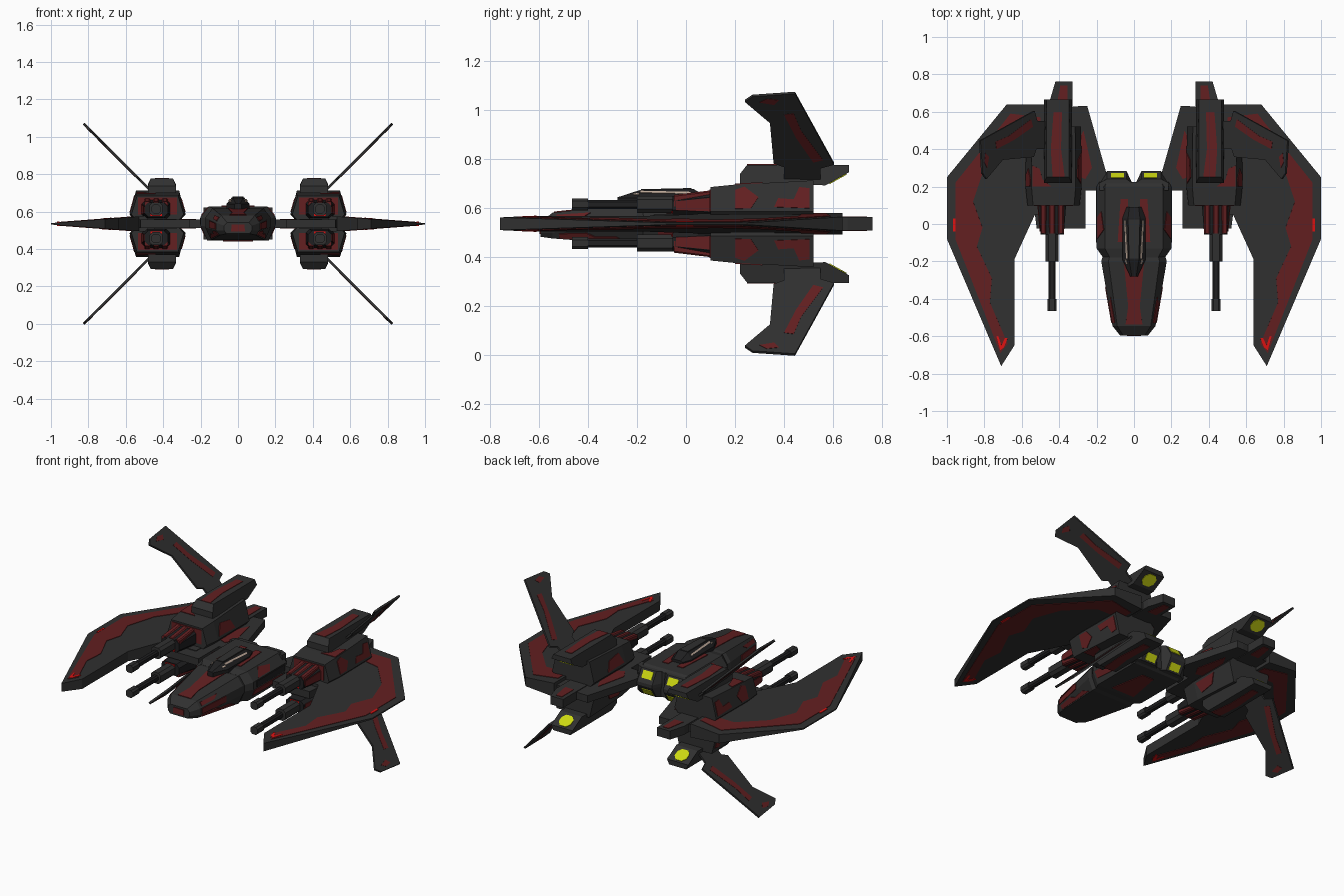
import bpy, bmesh
from mathutils import Vector

if "Cube" in bpy.data.objects:
    bpy.data.objects.remove(bpy.data.objects["Cube"])

ZC = 0.535  # height of the wing plane; pods, guns and fins mirror about it


def material(name, rgb):
    m = bpy.data.materials.new(name)
    m.diffuse_color = (*rgb, 1)
    m.use_nodes = True
    m.node_tree.nodes["Principled BSDF"].inputs["Base Color"].default_value = m.diffuse_color
    return m


GREY = material("dark grey hull", (0.030, 0.030, 0.030))
BLACK = material("black metal", (0.014, 0.014, 0.015))
RED = material("dark red paint", (0.125, 0.014, 0.015))
BRIGHT = material("bright red marking", (0.72, 0.006, 0.006))
YELLOW = material("yellow engine glow", (0.62, 0.70, 0.006))
BEIGE = material("beige canopy frame", (0.52, 0.40, 0.32))


def make(name, rings, mat, sym):
    """Skin a stack of rings, cap both ends, add mirrored copies ('x', 'z')."""
    for sx in (1, -1) if "x" in sym else (1,):
        for sz in (1, -1) if "z" in sym else (1,):
            bm = bmesh.new()
            vs = [[bm.verts.new((sx * x, y, ZC + sz * (z - ZC))) for x, y, z in r] for r in rings]
            n = len(vs[0])
            for a, b in zip(vs, vs[1:]):
                for i in range(n):
                    j = (i + 1) % n
                    bm.faces.new((a[i], a[j], b[j], b[i]))
            bm.faces.new(vs[0])
            bm.faces.new(vs[-1])
            bmesh.ops.recalc_face_normals(bm, faces=bm.faces)
            full = name
            if "x" in sym:
                full += "_right" if sx > 0 else "_left"
            if "z" in sym:
                full += "_upper" if sz > 0 else "_lower"
            me = bpy.data.meshes.new(full)
            bm.to_mesh(me)
            bm.free()
            me.materials.append(mat)
            bpy.context.collection.objects.link(bpy.data.objects.new(full, me))


def slab(name, pts, d0, d1, mat, sym):
    """Flat polygon given thickness along its own normal."""
    pts = [Vector(p) for p in pts]
    n = Vector()
    for a, b in zip(pts, pts[1:] + pts[:1]):
        n += a.cross(b)
    n.normalize()
    make(name, [[p + n * d for p in pts] for d in (d0, d1)], mat, sym)


def patch(name, quad, uvs, mat, sym):
    """Thin painted plate placed in fractions of a four-sided face."""
    a, b, c, d = [Vector(p) for p in quad]
    pts = [a.lerp(b, u).lerp(d.lerp(c, u), v) for u, v in uvs]
    slab(name, pts, -0.004, 0.004, mat, sym)


def box_ring(y, x0, x1, z0, z1, c):
    """Chamfered rectangle section across y."""
    return [(x0 + c, y, z0), (x1 - c, y, z0), (x1, y, z0 + c), (x1, y, z1 - c),
            (x1 - c, y, z1), (x0 + c, y, z1), (x0, y, z1 - c), (x0, y, z0 + c)]


def rect(u0, u1, v0, v1):
    return [(u0, v0), (u1, v0), (u1, v1), (u0, v1)]


# --- swept wings, thinning towards the tip
def wz(x):
    return 0.004 + 0.034 * (1 - x) / 0.45


wing = [(.48, .64), (.68, .64), (1, .25), (1, -.08), (.71, -.76), (.64, -.65),
        (.64, -.19), (.53, .05), (.48, .05)]
make("wing", [[(x, y, ZC + s * wz(x)) for x, y in wing] for s in (1, -1)], GREY, "x")


def wing_paint(name, pts, mat, lift):
    slab(name, [(x, y, ZC + wz(x)) for x, y in pts], -lift, lift, mat, "xz")


wing_paint("wing_band", [(.5, .57), (.66, .59), (.955, .22), (.955, -.08), (.715, -.69), (.675, -.64),
                         (.77, -.42), (.76, -.29), (.84, -.12), (.81, -.02), (.86, .12), (.80, .30),
                         (.66, .46), (.5, .48)], RED, .003)
wing_paint("wing_tip_mark", [(.675, -.61), (.695, -.66), (.715, -.675), (.735, -.60),
                             (.725, -.60), (.708, -.65), (.69, -.61)], BRIGHT, .0045)
wing_paint("wing_edge_mark", [(.955, .03), (.968, .03), (.968, -.04), (.955, -.04)], BRIGHT, .0045)

# --- wing root plate, inner spike and rear keel
root = [(.60, .60), (.295, .63), (.25, .63), (.15, .28), (.15, .18), (.26, .18), (.26, -.025), (.52, -.025)]
make("wing_root", [[(x, y, z) for x, y in root] for z in (.512, .558)], GREY, "x")
slab("root_paint", [(.27, .50, .558), (.225, .30, .558), (.26, .24, .558), (.31, .26, .558),
                    (.31, .42, .558)], -.003, .003, RED, "xz")
keel = [(.33, .762), (.42, .762), (.45, .66), (.45, .05), (.33, .05)]
make("rear_keel", [[(x, y, z) for x, y in keel] for z in (.508, .562)], GREY, "x")
slab("keel_paint", [(.355, .74, .562), (.395, .74, .562), (.415, .62, .562), (.355, .62, .562)],
     -.003, .003, RED, "xz")


# --- weapon pods above and below the wing
def pod_ring(y, k, top):
    c = .43
    return [(c + k * dx, y, z) for dx, z in
            ((-.125, .557), (.125, .557), (.15, .585), (.118, top), (-.118, top), (-.15, .585))]


pod = [pod_ring(.10, .93, .685), pod_ring(.20, 1, .695), pod_ring(.52, .98, .712)]
make("pod", pod, GREY, "xz")
side = (pod[1][2], pod[2][2], pod[2][3], pod[1][3])
inner = (pod[1][5], pod[2][5], pod[2][4], pod[1][4])
patch("pod_side_paint", side, [(0, .1), (.2, .1), (.3, .5), (.12, .9), (0, .8)], RED, "xz")
patch("pod_side_rear_paint", side, [(.5, .15), (.95, .1), (.95, .75), (.82, .8), (.75, .4), (.55, .45)], RED, "xz")
patch("pod_inner_paint", inner, [(.05, .15), (.55, .1), (.45, .6), (.15, .75)], RED, "xz")
ptop = (pod[1][4], pod[1][3], pod[2][3], pod[2][4])
patch("pod_top_paint", ptop, [(.55, 0), (.98, 0), (.98, .35), (.82, .3), (.75, .12)], RED, "xz")
front = ((.325, .10, .585), (.535, .10, .585), (.535, .10, .675), (.325, .10, .675))
patch("pod_front_paint", front, rect(0, 1, 0, 1), RED, "xz")

# gun housing with three raised ribs
make("gun_housing", [box_ring(-.055, .375, .50, .572, .648, .02), box_ring(.14, .36, .515, .56, .668, .02)], BLACK, "xz")
for i, x in enumerate((.375, .422, .469)):
    make(f"housing_rib_{i + 1}", [box_ring(-.05, x, x + .032, .60, .653, .006),
                                  box_ring(.13, x, x + .032, .60, .675, .006)], RED, "xz")
patch("housing_side_paint", ((.50, -.05, .59), (.515, .13, .585), (.515, .13, .65), (.50, -.05, .63)),
      rect(.05, .95, 0, .9), RED, "xz")
patch("gun_port_mark", ((.385, -.055, .577), (.49, -.055, .577), (.49, -.055, .588), (.385, -.055, .588)),
      rect(.2, .8, 0, 1), BRIGHT, "xz")

# guns
gx, gz = .438, .614
for part, y0, y1, r, mat in (("gun_sleeve", -.20, -.04, .035, GREY), ("gun_barrel", -.41, -.18, .018, BLACK),
                             ("gun_muzzle", -.465, -.40, .024, GREY)):
    make(part, [box_ring(y, gx - r, gx + r, gz - r, gz + r, r * .45) for y in (y0, y1)], mat, "xz")

# --- engine nacelles on the pods, glow face angled back towards the wing
nac = [(.22, .70), (.22, .738), (.25, .776), (.665, .776), (.665, .745), (.57, .692)]


def nac_x(y, z, s):
    return .407 + s * (.060 if z > .76 else .075)


make("nacelle", [[(nac_x(y, z, s), y, z) for y, z in nac] for s in (-1, 1)], GREY, "xz")
glow = [(.25, 0), (.75, 0), (1, .3), (1, .7), (.75, 1), (.25, 1), (0, .7), (0, .3)]
patch("nacelle_glow", ((.365, .655, .7395), (.449, .655, .7395), (.449, .585, .7005), (.365, .585, .7005)),
      glow, YELLOW, "xz")
slab("nacelle_stripe", [(.37, .25, .776), (.435, .25, .776), (.445, .40, .776), (.43, .60, .776), (.385, .60, .776),
                        (.39, .40, .776)], -.003, .003, RED, "xz")


# --- diagonal fins
def fin_pts(pts):
    return [(z - .245, y, z) for y, z in pts]


slab("fin", fin_pts([(.445, 1.07), (.272, 1.058), (.24, 1.037), (.343, .95), (.358, .785), (.40, .77), (.40, .70),
                     (.55, .70), (.55, .765), (.605, .78)]), -.006, .006, GREY, "xz")
for s, tag in ((1, "a"), (-1, "b")):
    slab("fin_stripe_" + tag, fin_pts([(.40, .985), (.44, .99), (.47, .92), (.56, .80), (.52, .79), (.45, .89)]),
         s * .004, s * .0075, RED, "xz")
    slab("fin_tip_mark_" + tag, fin_pts([(.30, 1.035), (.33, 1.05), (.38, 1.045), (.36, 1.025)]),
         s * .004, s * .0075, RED, "xz")


# --- fuselage: faceted nose and rear block
def hull(y, w, zb, zl, zh, zt, b=.82, t=.78):
    half = [(w * b, zb), (w, zl), (w, zh), (w * t, zt)]
    return [(x, y, z) for x, z in half] + [(-x, y, z) for x, z in reversed(half)]


rear = [hull(-.18, .165, .452, .52, .56, .615), hull(-.13, .20, .445, .525, .572, .628),
        hull(.20, .20, .445, .525, .572, .628), hull(.225, .185, .46, .525, .565, .615)]
nose = [hull(-.595, .075, .482, .50, .525, .542), hull(-.545, .115, .475, .50, .54, .580),
        hull(-.20, .175, .448, .515, .568, .618), hull(-.165, .165, .452, .52, .56, .612)]
make("rear_hull", rear, GREY, "")
make("nose", nose, GREY, "")


def face(r, i, k):  # side i between rings k and k+1
    return r[k][i], r[k + 1][i], r[k + 1][i + 1], r[k][i + 1]


# red paint along hull facets
slant = [(.08, .15), (.9, .1), (.75, .5), (.5, .45), (.4, .8), (.08, .8)]
patch("nose_lower_paint", face(nose, 0, 1), slant, RED, "x")
patch("nose_side_paint", face(nose, 1, 1), rect(.05, .6, .1, .9), RED, "x")
patch("nose_upper_paint", face(nose, 2, 1), [(.05, .2), (.35, .2), (.45, .6), (.05, .7)], RED, "x")
patch("nose_tip_paint", (nose[0][0], nose[0][7], nose[0][4], nose[0][3]), rect(.2, .8, .2, .8), RED, "")
patch("nose_top_stripe", face(nose, 3, 1), [(.02, .25), (.3, .35), (1, .3), (1, .7), (.3, .65), (.02, .75)], RED, "")
patch("hull_lower_paint", face(rear, 0, 1), [(.05, .4), (.5, .3), (.9, .5), (.9, .85), (.05, .9)], RED, "x")
patch("hull_upper_paint", face(rear, 2, 1), [(.15, .1), (.5, .1), (.6, .6), (.3, .9)], RED, "x")
patch("hull_top_stripe", face(rear, 3, 1), [(.1, .22), (.8, .27), (.8, .40), (.3, .40), (.1, .34)], RED, "x")
patch("belly_paint", ((-.10, -.10, .445), (.10, -.10, .445), (.10, .15, .445), (-.10, .15, .445)),
      [(.1, 0), (.9, 0), (.7, .9), (.3, .9)], RED, "")
slab("hull_side_trim", [(.2, -.10, .53), (.2, .18, .53), (.2, .18, .567), (.2, -.10, .567)], -.004, .004, BLACK, "x")

# twin rear exhausts, wedge shaped with upper and lower glow panels
ex = [(.18, .45), (.18, .622), (.24, .618), (.283, .545), (.283, .525), (.24, .455)]
make("exhaust", [[(x, y, z) for y, z in (ex if k else [(min(y, .22), z) for y, z in ex])]
                 for x, k in ((.01, 0), (.04, 1), (.145, 1), (.185, 0))], GREY, "x")
patch("exhaust_glow_upper", ((.04, .24, .618), (.145, .24, .618), (.145, .283, .545), (.04, .283, .545)),
      rect(.13, .8, .12, .68), YELLOW, "x")
patch("exhaust_glow_lower", ((.04, .24, .455), (.145, .24, .455), (.145, .283, .525), (.04, .283, .525)),
      rect(.13, .8, .12, .68), YELLOW, "x")


# --- cockpit canopy with beige frame strips
def can(y, w, t, z):
    return [(w, y, .61), (w, y, .64), (t, y, z), (-t, y, z), (-w, y, .64), (-w, y, .61)]


canopy = [can(-.28, .02, .012, .643), can(-.19, .062, .026, .672), can(.03, .062, .032, .677), can(.09, .04, .025, .645)]
make("canopy", canopy, BLACK, "")
patch("canopy_frame", face(canopy, 1, 1), [(.02, .62), (.95, .42), (.95, .62), (.02, .85)], BEIGE, "x")
patch("canopy_front_frame", face(canopy, 1, 0), [(.75, .45), (1, .4), (1, .6), (.75, .6)], BEIGE, "x")
patch("canopy_roof", face(canopy, 2, 1), rect(.03, .97, .05, .95), GREY, "")
